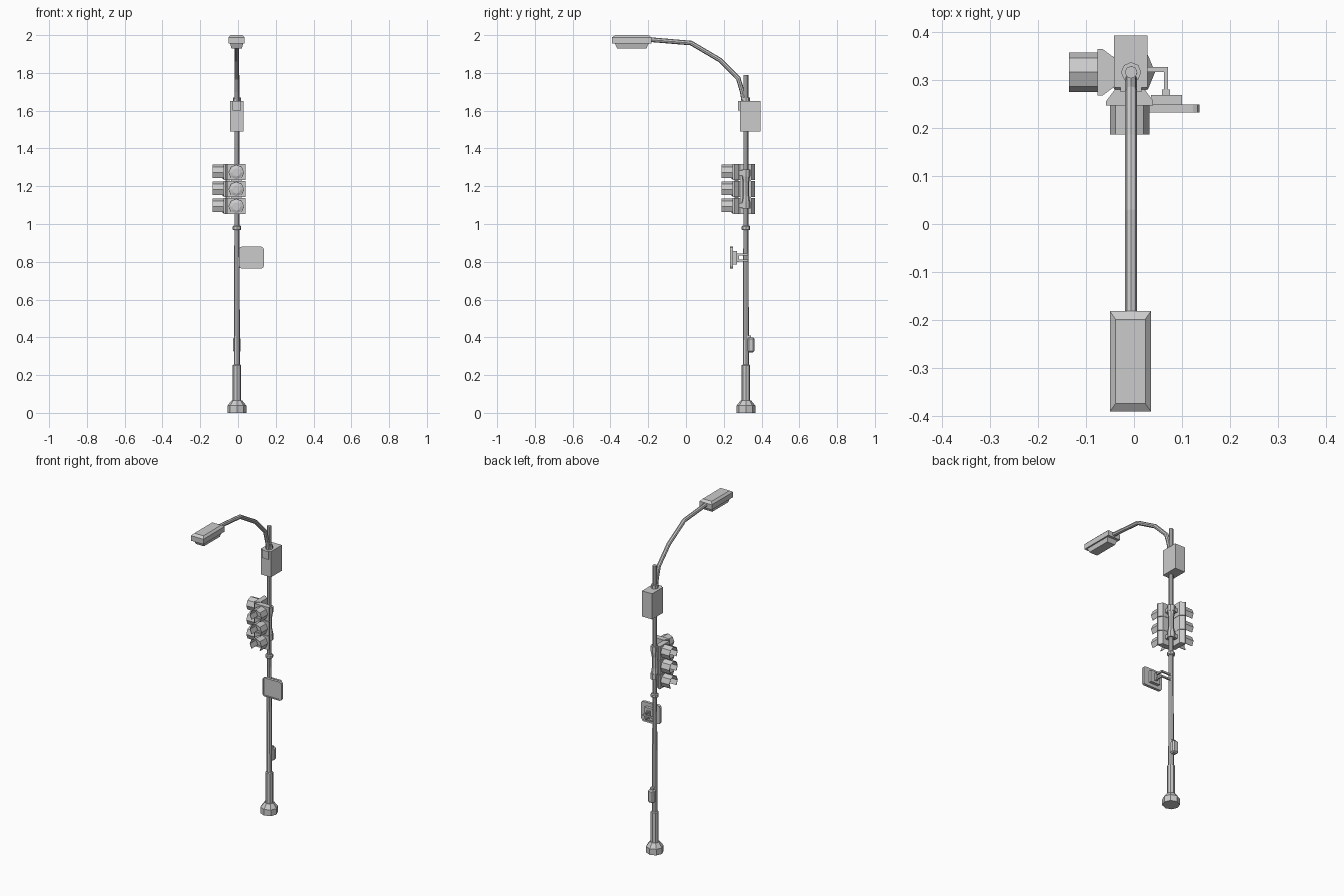
import bpy, bmesh, math
from mathutils import Matrix, Vector

if "Cube" in bpy.data.objects:
    bpy.data.objects.remove(bpy.data.objects["Cube"])

PX, PY = -0.006, 0.317          # pole axis


def finish(name, bm, matrix=None):
    if matrix:
        bm.transform(matrix)
    bmesh.ops.recalc_face_normals(bm, faces=bm.faces)
    me = bpy.data.meshes.new(name)
    bm.to_mesh(me)
    bm.free()
    ob = bpy.data.objects.new(name, me)
    bpy.context.collection.objects.link(ob)
    return ob


def box(name, x, y, z, matrix=None):
    bm = bmesh.new()
    bmesh.ops.create_cube(bm, size=1)
    for v in bm.verts:
        for i, (a, b) in enumerate((x, y, z)):
            v.co[i] = a if v.co[i] < 0 else b
    return finish(name, bm, matrix)


def loft(name, rings, matrix=None):
    """Closed solid through a list of equal-length vertex rings."""
    bm = bmesh.new()
    loops = [[bm.verts.new(p) for p in r] for r in rings]
    n = len(loops[0])
    for a, b in zip(loops, loops[1:]):
        for i in range(n):
            bm.faces.new((a[i], a[(i + 1) % n], b[(i + 1) % n], b[i]))
    bm.faces.new(loops[0][::-1])
    bm.faces.new(loops[-1])
    return finish(name, bm, matrix)


def turned(name, profile, n=8):
    """Upright turned part on the pole axis, profile of (radius, z)."""
    return loft(name, [[(PX + r * math.cos(2 * math.pi * i / n),
                         PY + r * math.sin(2 * math.pi * i / n), z)
                        for i in range(n)] for r, z in profile])


def rect_ring(cx, cy, hx, hy, z):
    return [(cx - hx, cy - hy, z), (cx + hx, cy - hy, z),
            (cx + hx, cy + hy, z), (cx - hx, cy + hy, z)]


def tube(name, points, r):
    cu = bpy.data.curves.new(name, 'CURVE')
    cu.dimensions = '3D'
    cu.bevel_depth = r
    cu.bevel_resolution = 2
    cu.use_fill_caps = True
    sp = cu.splines.new('POLY')
    sp.points.add(len(points) - 1)
    for p, co in zip(sp.points, points):
        p.co = (*co, 1)
    sp.use_smooth = False
    ob = bpy.data.objects.new(name, cu)
    bpy.context.collection.objects.link(ob)
    bpy.ops.object.select_all(action='DESELECT')
    ob.select_set(True)
    bpy.context.view_layer.objects.active = ob
    bpy.ops.object.convert(target='MESH')


# Pole, foot and collars
turned("foot", [(0.05, 0), (0.05, 0.038), (0.028, 0.066)])
turned("lower_sleeve", [(0.023, 0.06), (0.023, 0.252), (0.017, 0.256)])
turned("pole", [(0.0165, 0.25), (0.0135, 0.97), (0.013, 1.79)])
turned("pole_collar", [(0.018, 0.967), (0.023, 0.972), (0.023, 0.986), (0.018, 0.991)])
turned("arm_collar", [(0.021, 1.645), (0.021, 1.67)])

# Push button unit on the back of the pole
button = box("button_unit", (-0.026, 0.014), (0.326, 0.362), (0.32, 0.4))
bv = button.modifiers.new("bevel", 'BEVEL')
bv.width, bv.segments = 0.008, 1
box("button_mount", (-0.018, 0.006), (0.322, 0.345), (0.33, 0.41))

# Control cabinet
box("cabinet", (-0.042, 0.028), (0.285, 0.394), (1.49, 1.65))
box("cabinet_clamp", (-0.028, 0.016), (0.276, 0.3), (1.6, 1.65))

# Lamp arm and lamp head
tube("lamp_arm", [(PX, 0.309, 1.63), (PX, 0.298, 1.7), (PX, 0.277, 1.77),
                  (PX, 0.18, 1.868), (PX, 0.027, 1.958), (PX, -0.2, 1.977)], 0.0125)
lx, ly = -0.0075, -0.287
loft("lamp_head", [rect_ring(lx, ly, 0.043, 0.105, 1.956),
                   rect_ring(lx, ly, 0.043, 0.105, 1.988),
                   rect_ring(lx, ly, 0.031, 0.088, 2.0)])
loft("lamp_glass", [rect_ring(lx, ly, 0.028, 0.078, 1.93),
                    rect_ring(lx, ly, 0.035, 0.09, 1.958)])

# Two three-light signals: one facing front, one facing left
for side, angle in (("front", 0), ("left", -math.pi / 2)):
    M = Matrix.Translation((PX, PY, 0)) @ Matrix.Rotation(angle, 4, 'Z')
    dx = -0.003 if side == "front" else 0
    for k, zc in enumerate((1.095, 1.185, 1.275)):
        # housing section, narrowing to the rear
        rings = []
        for y, hw in ((-0.07, 0.049), (-0.06, 0.049), (-0.036, 0.031)):
            rings.append([(dx - hw, y, zc - 0.043), (dx + hw, y, zc - 0.043),
                          (dx + hw, y, zc + 0.043), (dx - hw, y, zc + 0.043)])
        loft(f"{side}_signal_housing_{k}", rings, M)
        # domed lens
        loft(f"{side}_signal_lens_{k}",
             [[(dx + r * math.cos(i * math.pi / 4), y, zc - 0.002 + r * math.sin(i * math.pi / 4))
               for i in range(8)] for r, y in ((0.036, -0.066), (0.036, -0.074), (0.022, -0.08))], M)
        # hood, open at the bottom
        bm = bmesh.new()
        rows = [[bm.verts.new((dx + 0.04 * math.cos(i * math.pi / 4), y,
                               zc - 0.002 + 0.04 * math.sin(i * math.pi / 4)))
                 for i in range(-1, 6)] for y in (-0.068, -0.13)]
        for i in range(6):
            bm.faces.new((rows[0][i], rows[0][i + 1], rows[1][i + 1], rows[1][i]))
        hood = finish(f"{side}_signal_hood_{k}", bm, M)
        so = hood.modifiers.new("thickness", 'SOLIDIFY')
        so.thickness, so.offset = 0.003, 0
    # spine joining the sections
    box(f"{side}_signal_spine", (dx - 0.028, dx + 0.028), (-0.06, -0.038), (1.053, 1.317), M)
    for k, zc in enumerate((1.1, 1.27)):
        box(f"{side}_signal_bracket_{k}", (-0.012, 0.012), (-0.04, 0), (zc - 0.012, zc + 0.012), M)

# Signal clamps on the pole
for k, zc in enumerate((1.1, 1.27)):
    turned(f"signal_clamp_{k}", [(0.024, zc - 0.018), (0.024, zc + 0.018)])
turned("signal_sleeve", [(0.022, 1.118), (0.017, 1.15), (0.017, 1.22), (0.022, 1.252)])

# Sign: rounded plate with recessed face
bm = bmesh.new()
sx, sz = 0.071, 0.822


def rounded(hx, hz, y, r=0.014):
    pts = []
    for cx, cz, a0 in ((1, 1, 0), (-1, 1, 90), (-1, -1, 180), (1, -1, 270)):
        for a in (0, 45, 90):
            t = math.radians(a0 + a)
            pts.append((sx + cx * (hx - r) + r * math.cos(t), y,
                        sz + cz * (hz - r) + r * math.sin(t)))
    return pts


loft("sign_plate", [rounded(0.066, 0.058, 0.25), rounded(0.066, 0.058, 0.233),
                    rounded(0.059, 0.051, 0.233, 0.009), rounded(0.059, 0.051, 0.237, 0.009)])
bm.free()
box("sign_back_box", (0.036, 0.1), (0.249, 0.269), (0.785, 0.858))
box("sign_mount", (0.058, 0.075), (0.268, 0.281), (0.8, 0.845))

# Two L-shaped sign brackets
for k, z in enumerate((0.806, 0.838)):
    box(f"sign_bracket_arm_{k}", (-0.004, 0.071), (0.317, 0.328), (z - 0.005, z + 0.005))
    box(f"sign_bracket_end_{k}", (0.063, 0.071), (0.278, 0.32), (z - 0.005, z + 0.005))
